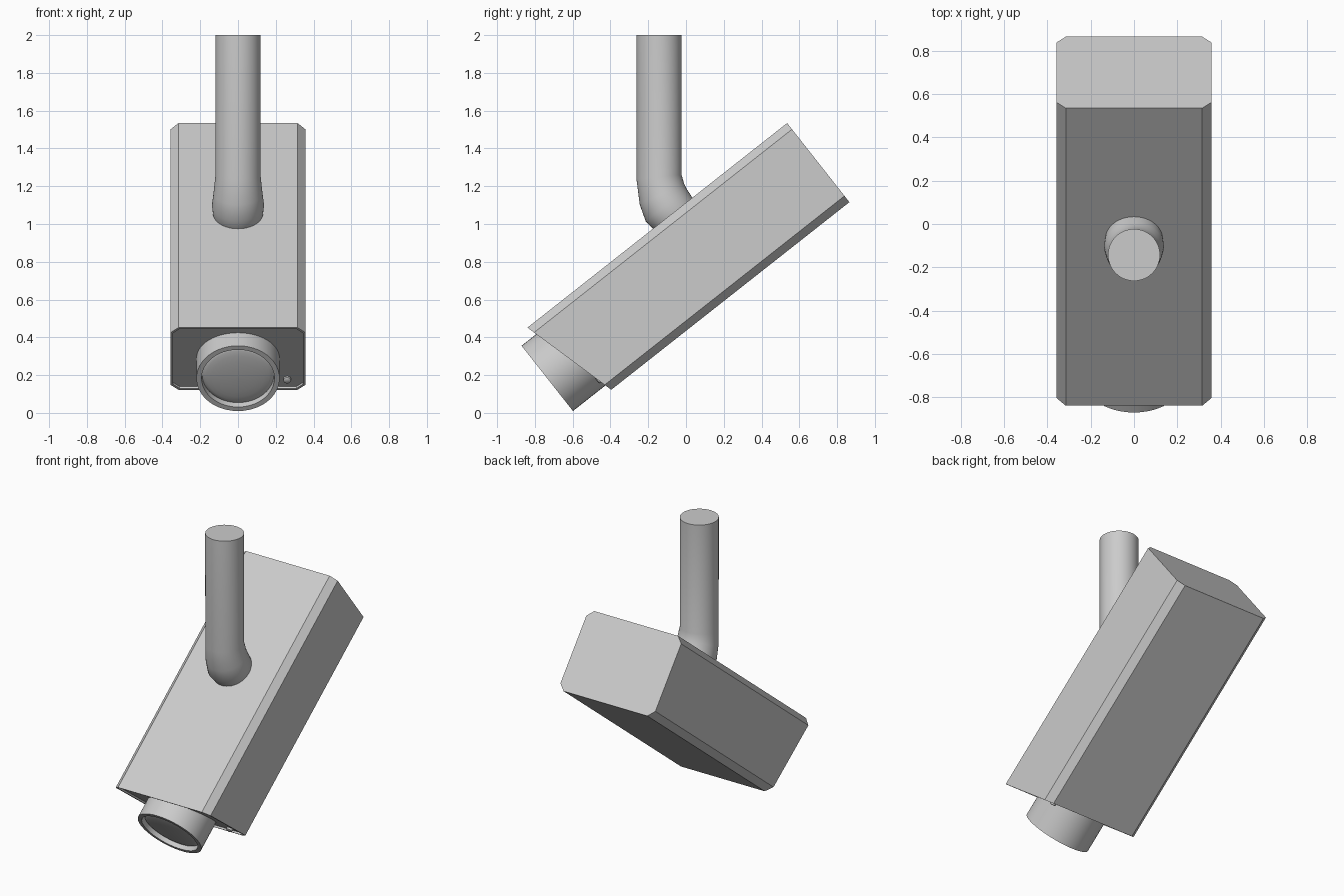
import bpy, bmesh, math
from mathutils import Matrix, Vector

if "Cube" in bpy.data.objects:
    bpy.data.objects.remove(bpy.data.objects["Cube"])

TILT = math.radians(38.23)
ROT = Matrix.Rotation(TILT, 4, 'X')   # local y runs along the housing, local z is its upward normal


def finish(name, bm, smooth=True):
    bmesh.ops.recalc_face_normals(bm, faces=bm.faces)
    mesh = bpy.data.meshes.new(name)
    bm.to_mesh(mesh)
    bm.free()
    ob = bpy.data.objects.new(name, mesh)
    bpy.context.collection.objects.link(ob)
    if smooth:
        bpy.ops.object.select_all(action='DESELECT')
        ob.select_set(True)
        bpy.context.view_layer.objects.active = ob
        bpy.ops.object.shade_smooth_by_angle(angle=math.radians(35))
    return ob


def loft(name, rings, sides=48):
    """Closed tube through rings (centre, radius, tilt of ring plane about x)."""
    bm = bmesh.new()
    loops = []
    for c, r, tilt in rings:
        rot = Matrix.Rotation(tilt, 4, 'X')
        loops.append([bm.verts.new(Vector(c) + rot @ Vector(
            (r * math.cos(a), r * math.sin(a), 0)))
            for a in (2 * math.pi * i / sides for i in range(sides))])
    for a, b in zip(loops, loops[1:]):
        for i in range(sides):
            j = (i + 1) % sides
            bm.faces.new((a[i], a[j], b[j], b[i]))
    bm.faces.new(loops[0])
    bm.faces.new(loops[-1])
    return finish(name, bm)


def along(name, x, v, profile, sides=48):
    """Turned part on the housing axis; profile is (distance along axis, radius)."""
    return loft(name, [(ROT @ Vector((x, u, v)), r, TILT + math.pi / 2)
                       for u, r in profile], sides)


# housing: chamfered box with slanted front and shallow inset front panel
W, C, BOT, TOP, BACK = 0.357, 0.042, 0.341, 0.874, 1.37
half = [(W - C, BOT), (W, BOT + C), (W, TOP - C), (W - C, TOP)]
outline = half + [(-x, v) for x, v in reversed(half)]
bm = bmesh.new()
front = [bm.verts.new((x, -0.235 - 0.145 * (v - BOT) / (TOP - BOT), v)) for x, v in outline]
back = [bm.verts.new((x, BACK, v)) for x, v in outline]
for i in range(8):
    j = (i + 1) % 8
    bm.faces.new((front[i], front[j], back[j], back[i]))
panel = bm.faces.new(front)
bm.faces.new(back)
bmesh.ops.recalc_face_normals(bm, faces=bm.faces)
bmesh.ops.inset_region(bm, faces=[panel], thickness=0.014)
bmesh.ops.inset_region(bm, faces=[panel], thickness=0.0005, depth=-0.012)
bmesh.ops.transform(bm, matrix=ROT, verts=bm.verts)
finish("housing", bm, smooth=False)

# lens barrel with recessed mouth, and domed glass
along("lens_barrel", 0, 0.598,
      [(-0.2, 0.22), (-0.464, 0.22), (-0.464, 0.193), (-0.425, 0.190)])
along("lens_glass", 0, 0.598,
      [(-0.42, 0.19)] + [(-0.43 - 0.025 * math.cos(a), 0.19 * math.sin(a))
                         for a in (math.pi / 2 * (1 - k / 6.2) for k in range(7))])

# indicator light
along("indicator_light", 0.26, 0.425,
      [(-0.22, 0.02), (-0.262, 0.02), (-0.266, 0.014)], 20)

# ceiling pole: straight down, then bending into the housing
loft("mounting_pole", [
    ((0, -0.143, 2.0), 0.12, 0),
    ((0, -0.143, 1.25), 0.12, math.radians(5)),
    ((0, -0.128, 1.16), 0.13, math.radians(26)),
    ((0, -0.105, 1.10), 0.138, TILT),
    ((0, -0.065, 1.05), 0.132, TILT),
    ((0, -0.035, 1.01), 0.12, TILT)])
